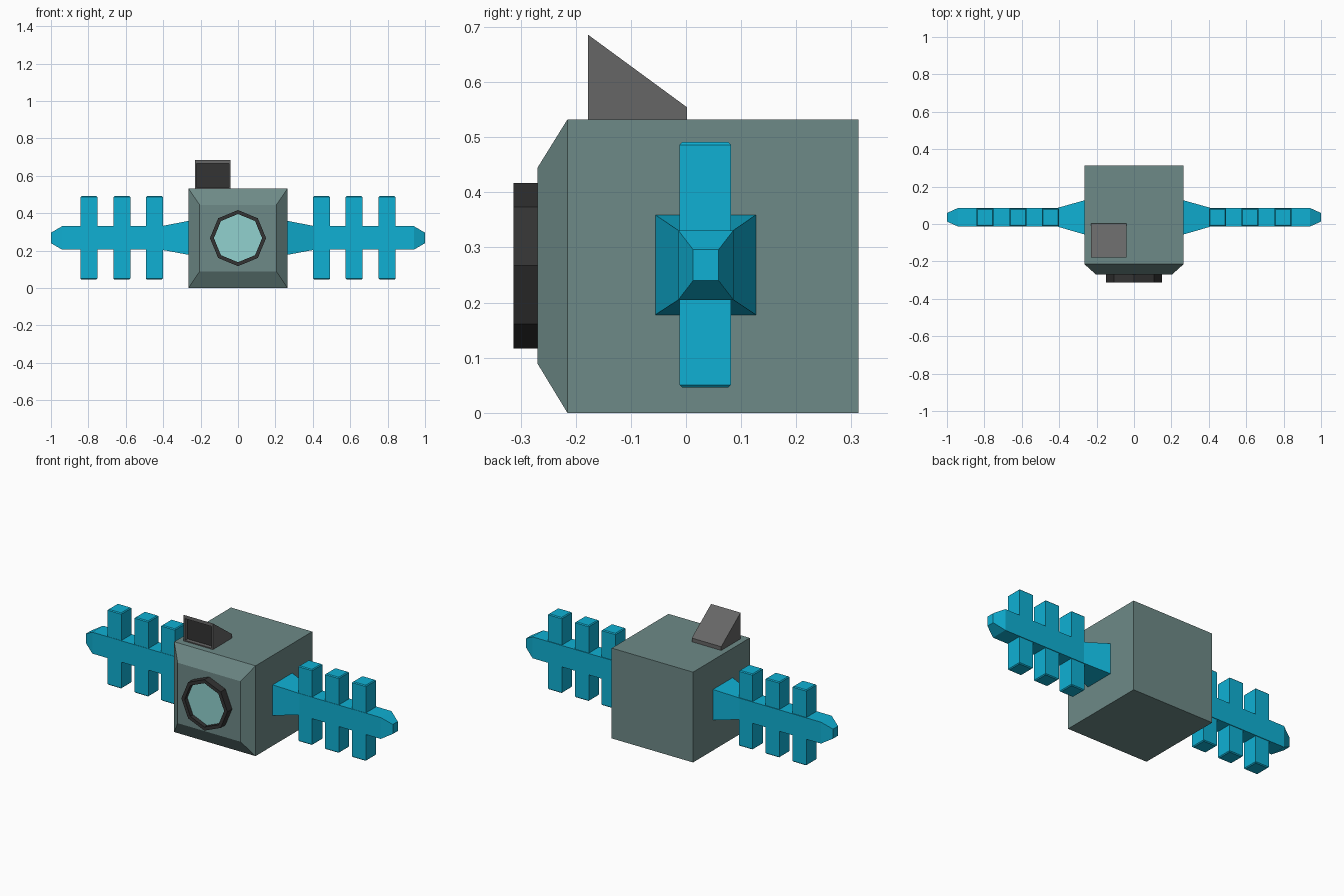
import bpy, bmesh
from math import pi, sin, cos

if "Cube" in bpy.data.objects:
    bpy.data.objects.remove(bpy.data.objects["Cube"])


def lin(c):
    return c / 12.92 if c <= 0.04045 else ((c + 0.055) / 1.055) ** 2.4


def material(name, rgb):
    m = bpy.data.materials.new(name)
    m.diffuse_color = (*[lin(c) for c in rgb], 1)
    m.use_nodes = True
    m.node_tree.nodes["Principled BSDF"].inputs["Base Color"].default_value = m.diffuse_color
    return m


STEEL = material("steel", (0.43, 0.54, 0.53))
CYAN = material("cyan", (0.06, 0.69, 0.83))
BLACK = material("black", (0.20, 0.20, 0.20))
GREY = material("grey", (0.40, 0.40, 0.40))
GLASS = material("glass", (0.57, 0.82, 0.81))


def loft(name, rings, mats, mirror=False, cap_start=True, closed=False):
    """Skin a list of equal-length point rings, capping the ends."""
    bm = bmesh.new()
    loops = [[bm.verts.new(p) for p in ring] for ring in rings]
    pairs = list(zip(loops, loops[1:]))
    if closed:
        pairs.append((loops[-1], loops[0]))
    for a, b in pairs:
        for i in range(len(a)):
            j = (i + 1) % len(a)
            bm.faces.new((a[i], a[j], b[j], b[i]))
    if not closed:
        bm.faces.new(loops[-1])
        if cap_start:
            bm.faces.new(loops[0])
    bmesh.ops.recalc_face_normals(bm, faces=bm.faces)
    me = bpy.data.meshes.new(name)
    bm.to_mesh(me)
    bm.free()
    for m in mats:
        me.materials.append(m)
    ob = bpy.data.objects.new(name, me)
    bpy.context.collection.objects.link(ob)
    if mirror:
        ob.modifiers.new("mirror", 'MIRROR')
    return ob


def rect_x(x, y0, y1, z0, z1):
    return [(x, y0, z0), (x, y1, z0), (x, y1, z1), (x, y0, z1)]


def rect_y(y, x0, x1, z0, z1):
    return [(x0, y, z0), (x1, y, z0), (x1, y, z1), (x0, y, z1)]


def rect_z(z, x0, x1, y0, y1):
    return [(x0, y0, z), (x1, y0, z), (x1, y1, z), (x0, y1, z)]


def octagon(y, r):
    return [(r * cos(i * pi / 4), y, 0.267 + r * sin(i * pi / 4)) for i in range(8)]


# Body cube with a sloped front border
loft("body", [rect_y(0.313, -0.265, 0.265, 0, 0.532),
              rect_y(-0.215, -0.265, 0.265, 0, 0.532),
              rect_y(-0.269, -0.205, 0.205, 0.089, 0.445)], [STEEL])

# Octagonal lens: open rim and recessed glass
loft("lens_rim", [octagon(-0.265, 0.15), octagon(-0.313, 0.15),
                  octagon(-0.313, 0.129), octagon(-0.265, 0.129)], [BLACK], closed=True)
loft("lens_glass", [octagon(-0.262, 0.131), octagon(-0.288, 0.131)], [GLASS])

# Wedge-shaped hood on the roof with a dark recessed front
hood = loft("hood", [rect_y(0.002, -0.231, -0.039, 0.525, 0.554),
                     rect_y(-0.178, -0.231, -0.039, 0.525, 0.686),
                     rect_y(-0.178, -0.221, -0.049, 0.538, 0.666),
                     rect_y(-0.155, -0.221, -0.049, 0.538, 0.666)], [GREY, BLACK])
for p in hood.data.polygons:
    if p.center.y < -0.15 and -0.225 < p.center.x < -0.045 and p.normal.y < -0.9 \
            and abs(p.center.y + 0.155) < 0.001:
        p.material_index = 1

# Side arms: flared root, straight bar, tapered tip
loft("arm", [rect_x(0.26, -0.057, 0.128, 0.177, 0.36),
             rect_x(0.41, -0.014, 0.086, 0.205, 0.331),
             rect_x(0.94, -0.014, 0.086, 0.205, 0.331),
             rect_x(1.0, 0.013, 0.059, 0.24, 0.296)], [CYAN], mirror=True)

# Three upright cross fins per arm, with slightly chamfered ends
for n, x in enumerate((0.402, 0.576, 0.752)):
    x1, b = x + 0.09, 0.005
    loft(f"fin_{n + 1}", [
        rect_z(0.046, x + b, x1 - b, -0.007, 0.077),
        rect_z(0.051, x, x1, -0.012, 0.082),
        rect_z(0.486, x, x1, -0.012, 0.082),
        rect_z(0.491, x + b, x1 - b, -0.007, 0.077)], [CYAN], mirror=True)
